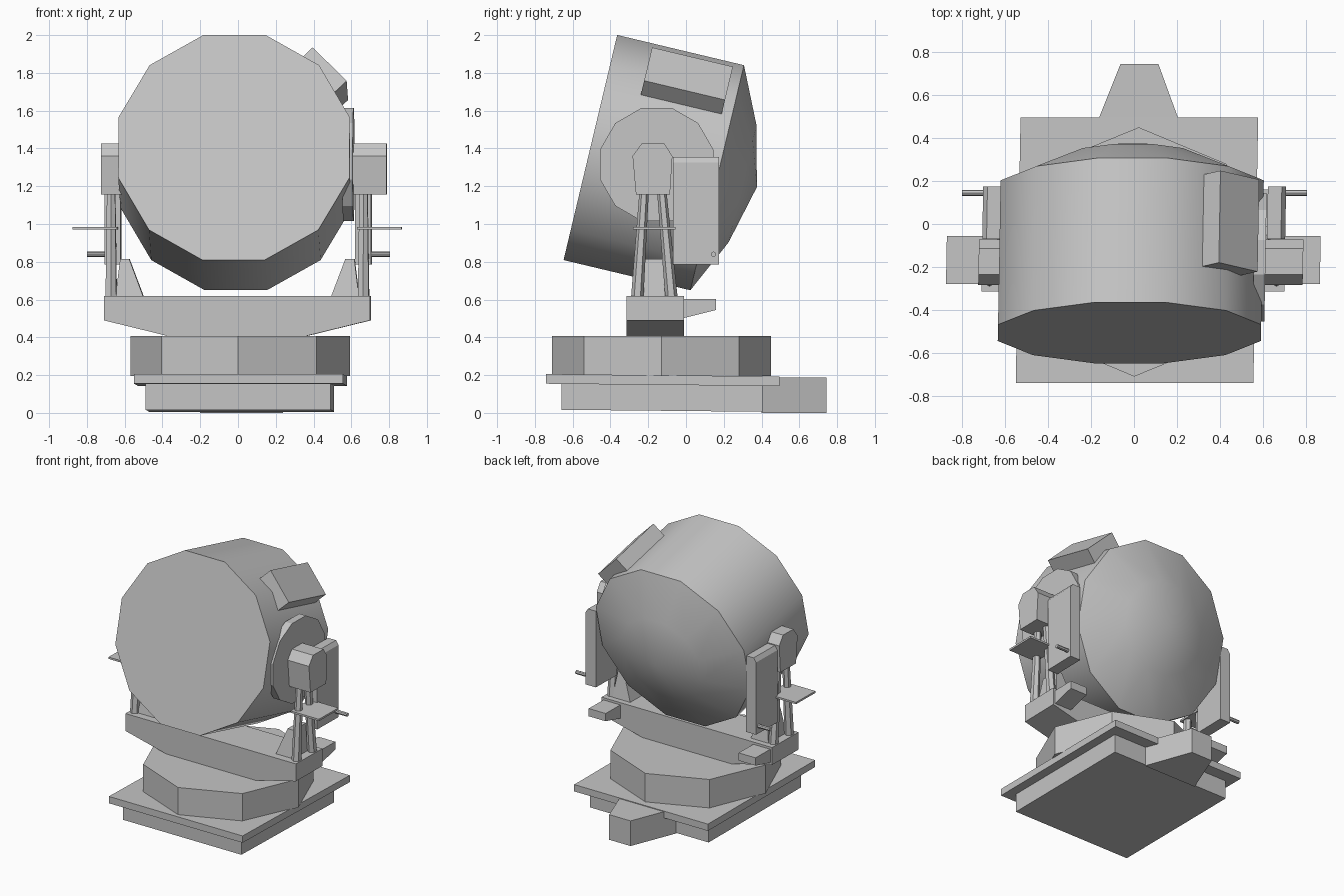
import bpy, bmesh, math
from mathutils import Matrix, Vector

if "Cube" in bpy.data.objects:
    bpy.data.objects.remove(bpy.data.objects["Cube"])

grey = bpy.data.materials.new("plain grey")
grey.use_nodes = True
grey.diffuse_color = (0.56, 0.56, 0.56, 1)
grey.node_tree.nodes["Principled BSDF"].inputs["Base Color"].default_value = (0.56, 0.56, 0.56, 1)


def finish(name, bm, shift=0.0, tilt=0.0, smooth=False):
    """Turn a bmesh into an object, with the slight lean of the whole model."""
    for v in bm.verts:
        v.co.x += shift + 0.018 * v.co.y
        v.co.z -= tilt * v.co.y
    bmesh.ops.recalc_face_normals(bm, faces=bm.faces)
    mesh = bpy.data.meshes.new(name)
    bm.to_mesh(mesh)
    bm.free()
    mesh.materials.append(grey)
    ob = bpy.data.objects.new(name, mesh)
    bpy.context.collection.objects.link(ob)
    if smooth:
        bpy.ops.object.select_all(action="DESELECT")
        ob.select_set(True)
        bpy.context.view_layer.objects.active = ob
        bpy.ops.object.shade_smooth_by_angle(angle=math.radians(35))
    return ob


def loft(rings, cap=True):
    """Skin rings of 3D points that all have the same count."""
    bm = bmesh.new()
    rows = [[bm.verts.new(p) for p in ring] for ring in rings]
    n = len(rows[0])
    for a, b in zip(rows, rows[1:]):
        for i in range(n):
            j = (i + 1) % n
            bm.faces.new((a[i], a[j], b[j], b[i]))
    bm.faces.new(rows[0])
    if cap:
        bm.faces.new(rows[-1])
    return bm


def prism(name, pts, axis, lo, hi, **kw):
    """Extrude a 2D profile along x, y or z."""
    place = {"x": lambda p, t: (t, p[0], p[1]),
             "y": lambda p, t: (p[0], t, p[1]),
             "z": lambda p, t: (p[0], p[1], t)}[axis]
    return finish(name, loft([[place(p, t) for p in pts] for t in (lo, hi)]), **kw)


def box(name, x, y, z, **kw):
    return prism(name, [(x[0], y[0]), (x[1], y[0]), (x[1], y[1]), (x[0], y[1])], "z", *z, **kw)


def ngon(n, r, start=0.0, c=(0, 0)):
    return [(c[0] + r * math.cos(start + math.tau * i / n),
             c[1] + r * math.sin(start + math.tau * i / n)) for i in range(n)]


# Base
box("base_block", (-0.49, 0.49), (-0.66, 0.405), (0.01, 0.15), shift=0.012, tilt=0.01)
box("base_plate", (-0.553, 0.553), (-0.74, 0.495), (0.147, 0.198), shift=0.016, tilt=0.01)
prism("rear_step", [(-0.22, 0.4), (0.22, 0.4), (0.088, 0.745), (-0.088, 0.745)],
      "z", 0.0, 0.188, shift=0.012)
prism("turntable", ngon(8, 0.58, math.pi / 2, (0, -0.13)), "z", 0.195, 0.408, shift=0.014)

# Yoke beam
prism("yoke_beam", [(-0.37, 0.408), (0.37, 0.408), (0.705, 0.49), (0.705, 0.62),
                    (-0.705, 0.62), (-0.705, 0.49)], "y", -0.315, -0.01)

# Supports on both sides
for side, s in (("left", 1), ("right", -1)):
    # Gusset, tapering upwards
    low = [(s * 0.645, -0.26), (s * 0.495, -0.26), (s * 0.495, -0.05), (s * 0.645, -0.05)]
    top = [(s * 0.62, -0.225), (s * 0.572, -0.225), (s * 0.572, -0.08), (s * 0.62, -0.08)]
    finish(side + "_gusset", loft([[(x, y, 0.61) for x, y in low],
                                   [(x, y, 0.815) for x, y in top]]))
    # Rear ledge
    prism(side + "_ledge", [(-0.02, 0.5), (0.16, 0.545), (0.16, 0.603), (-0.02, 0.603)],
          "x", s * 0.55, s * 0.69)
    # Pair of leaning legs
    for leg, y0, y1 in (("front", -0.258, -0.222), ("rear", -0.077, -0.128)):
        finish(f"{side}_{leg}_leg", loft([
            [(x, y, z) for x, y in ngon(6, r, math.pi / 6, (s * 0.668, yc))]
            for z, yc, r in ((0.61, y0, 0.033), (1.17, y1, 0.025))]))
    # Shelf
    box(side + "_shelf", (s * 0.635, s * 0.87), (-0.28, -0.055), (0.971, 0.985))
    # Pivot bracket
    outer = 0.79 if s > 0 else 0.72
    prism(side + "_pivot_bracket",
          [(-0.265, 1.157), (-0.085, 1.157), (-0.072, 1.36), (-0.115, 1.425),
           (-0.235, 1.425), (-0.283, 1.36)], "x", s * 0.59, s * outer)
    # Control box with chamfered top
    prism(side + "_control_box",
          [(s * 0.62, 0.785), (s * 0.705, 0.785), (s * 0.705, 1.325), (s * 0.685, 1.355),
           (s * 0.62, 1.355)], "y", -0.07, 0.175)
    # Handle
    prism(side + "_handle", ngon(8, 0.014, 0, (0.145, 0.84)), "x", s * 0.69, s * 0.803)

# Round cover on the left flank
prism("side_cover", ngon(12, 0.31, math.pi / 12, (-0.155, 1.315)), "x", 0.56, 0.615)

# Lamp frame: local x stays, local y runs rearwards along the barrel
frame = Matrix.Translation((0, 0.165, 1.245)) @ Matrix.Rotation(math.radians(-13.4), 4, "X")


def ring(r, depth):
    return [frame @ Vector((x, depth, z)) for x, z in ngon(12, r, math.pi / 12)]


# Barrel with flat glass and domed back
bm = loft([ring(0.634, -0.69), ring(0.634, 0), ring(0.33, 0.138)], cap=False)
bm.verts.ensure_lookup_table()
rim = [bm.verts[i] for i in range(24, 36)]
apex = bm.verts.new(frame @ Vector((0, 0.216, 0)))
for i in range(12):
    bm.faces.new((rim[i], rim[(i + 1) % 12], apex))
finish("lamp_barrel", bm, shift=-0.012, smooth=True)

# Vent box on the barrel shoulder
turned = frame @ Matrix.Rotation(math.radians(45), 4, "Y")
corners = [(-0.128, 0.58), (0.128, 0.58), (0.128, 0.708), (-0.128, 0.708)]
finish("vent_box", loft([[turned @ Vector((x, d, z)) for x, z in corners]
                         for d in (-0.495, -0.055)]), shift=-0.012)
